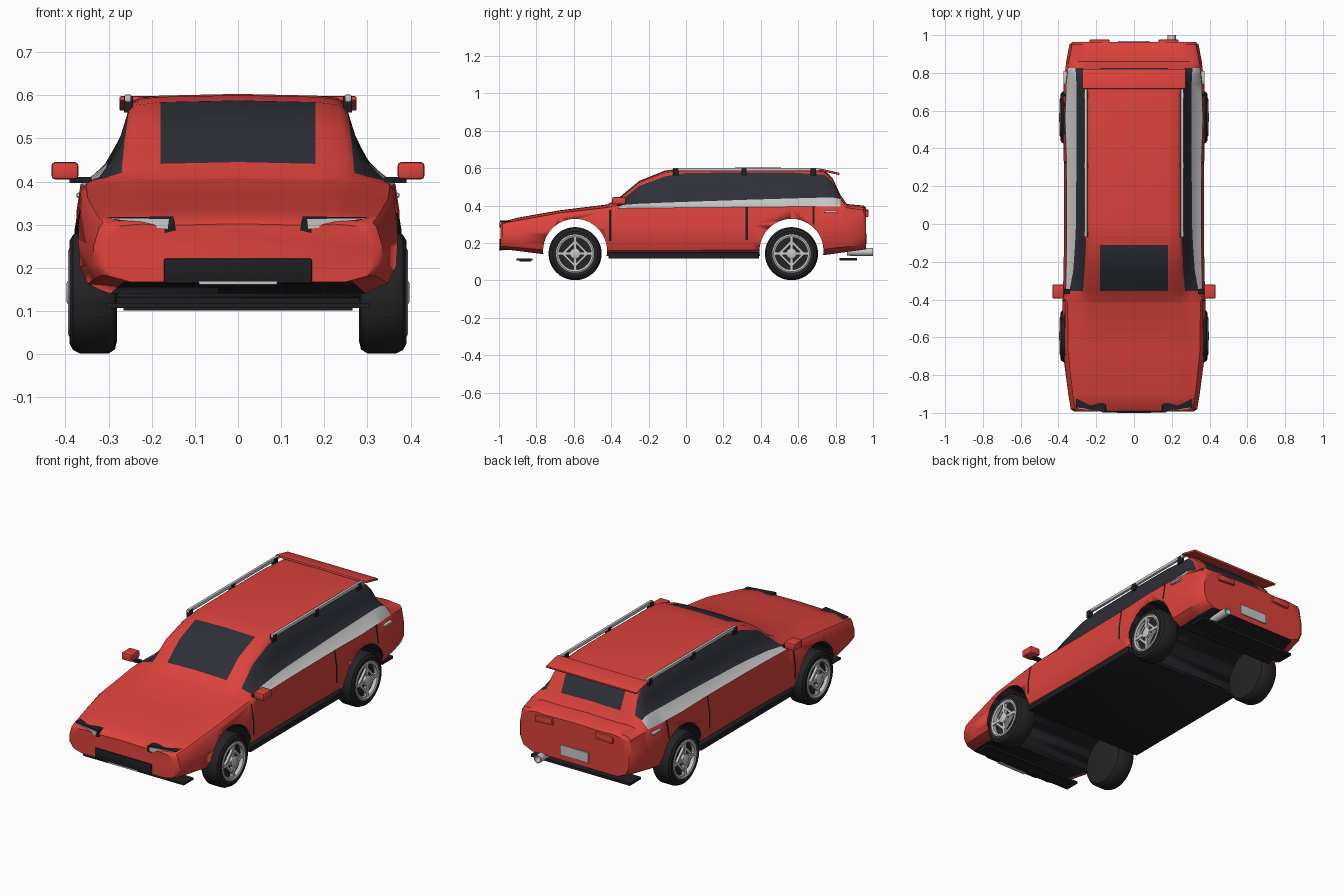
import bpy, bmesh, math
from mathutils import Matrix, Vector

if "Cube" in bpy.data.objects:
    bpy.data.objects.remove(bpy.data.objects["Cube"])


def material(name, r, g, b):
    m = bpy.data.materials.new(name)
    m.use_nodes = True
    m.diffuse_color = (r, g, b, 1)
    m.node_tree.nodes["Principled BSDF"].inputs["Base Color"].default_value = (r, g, b, 1)
    return m


RED = material("red paint", .72, .055, .045)
DARK = material("black trim", .014, .014, .017)
SILVER = material("silver", .58, .58, .58)
GLASS = material("tinted glass", .028, .03, .04)
TYRE = material("tyre rubber", .018, .018, .02)
PAINTS = [RED, DARK, SILVER, GLASS]


def finish(name, bm, mats, angle=35):
    bmesh.ops.recalc_face_normals(bm, faces=bm.faces)
    me = bpy.data.meshes.new(name)
    bm.to_mesh(me)
    bm.free()
    for m in mats:
        me.materials.append(m)
    ob = bpy.data.objects.new(name, me)
    bpy.context.collection.objects.link(ob)
    bpy.ops.object.select_all(action="DESELECT")
    ob.select_set(True)
    bpy.context.view_layer.objects.active = ob
    bpy.ops.object.shade_smooth_by_angle(angle=math.radians(angle))
    return ob


def box(name, lo, hi, mat, bevel=0.0, rot=None):
    """Box from corner to corner, turned about its own centre."""
    lo, hi = Vector(lo), Vector(hi)
    bm = bmesh.new()
    bmesh.ops.create_cube(bm, size=1)
    bmesh.ops.scale(bm, vec=hi - lo, verts=bm.verts)
    if bevel:
        bmesh.ops.bevel(bm, geom=bm.edges[:], offset=bevel, segments=2, profile=.5, affect="EDGES")
    if rot:
        bmesh.ops.transform(bm, matrix=rot, verts=bm.verts)
    bmesh.ops.translate(bm, vec=(lo + hi) / 2, verts=bm.verts)
    return finish(name, bm, [mat])


def lathe(name, profile, centre, mat, axis="X", flip=1, steps=32, closed=False):
    """Spin (radius, offset) points about an axis."""
    bm = bmesh.new()
    pts = profile + profile[:1] if closed else profile
    vs = [bm.verts.new((flip * o, r, 0)) for r, o in pts]
    es = [bm.edges.new(p) for p in zip(vs, vs[1:])]
    bmesh.ops.spin(bm, geom=vs + es, cent=(0, 0, 0), axis=(1, 0, 0), angle=math.tau, steps=steps)
    bmesh.ops.remove_doubles(bm, verts=bm.verts, dist=1e-5)
    if axis == "Y":
        bmesh.ops.rotate(bm, matrix=Matrix.Rotation(math.pi / 2, 3, "Z"), verts=bm.verts)
    bmesh.ops.translate(bm, vec=centre, verts=bm.verts)
    return finish(name, bm, [mat])


def prism(name, outline, front, depth, mat, side):
    """Extrude an (x, z) outline backwards; front(x) gives the y of its face."""
    bm = bmesh.new()
    a = [bm.verts.new((side * x, front(x), z)) for x, z in outline]
    b = [bm.verts.new((side * x, front(x) + depth, z)) for x, z in outline]
    bm.faces.new(a)
    bm.faces.new(b)
    for i in range(len(a)):
        j = (i + 1) % len(a)
        bm.faces.new((a[i], a[j], b[j], b[i]))
    return finish(name, bm, [mat])


# Body stations: y, half width, belt z, shoulder x, shoulder z, roof edge x, roof edge z, top z
STATIONS = [
    (-.992, .318, .285, .30, .295, .24, .30, .302),
    (-.98, .335, .295, .312, .305, .25, .311, .314),
    (-.90, .348, .307, .325, .32, .25, .331, .335),
    (-.68, .377, .345, .348, .36, .26, .369, .374),
    (-.42, .379, .375, .352, .39, .26, .40, .406),
    (-.355, .376, .385, .342, .402, .27, .42, .445),
    (-.25, .373, .387, .322, .41, .262, .505, .532),
    (-.11, .371, .388, .312, .416, .255, .557, .588),
    (0, .370, .389, .307, .42, .25, .574, .6),
    (.35, .372, .392, .305, .432, .25, .578, .603),
    (.56, .379, .394, .305, .438, .25, .577, .602),
    (.74, .372, .395, .305, .443, .25, .565, .588),
    (.785, .367, .395, .307, .443, .255, .525, .545),
    (.825, .363, .394, .31, .435, .268, .452, .458),
    (.86, .359, .388, .32, .398, .27, .404, .408),
    (.95, .342, .375, .318, .392, .25, .399, .40),
    (.963, .328, .365, .305, .38, .24, .388, .39),
]
SEAMS = {-.405: 3, .325: 3, .681: 4}   # door seam y: lowest painted row


def station_at(y):
    for a, b in zip(STATIONS, STATIONS[1:]):
        if a[0] <= y <= b[0]:
            t = (y - a[0]) / (b[0] - a[0])
            return tuple(p + (q - p) * t for p, q in zip(a, b))


def section(s):
    y, w, belt, sx, sz, gx, gz, top = s
    low = .13 + .037 * min(1, max(0, (abs(y) - .7) / .27))
    h = belt - low
    half = [(0, low), (w - .07, low), (w - .018, low + .12 * h), (w, low + .33 * h),
            (w, low + .64 * h), (w - .014, belt), (sx, sz),
            ((sx + gx) / 2 - .006, (sz + gz) / 2), (gx, gz),
            (gx - .02, gz + .65 * (top - gz)), (.18, top - .004), (0, top)]
    return [(x, y, z) for x, z in half + [(-x, z) for x, z in half[-2:0:-1]]]


def paint(row, y):
    if row == 0:
        return 1
    if any(abs(y - s) < .006 and first <= row < 5 for s, first in SEAMS.items()):
        return 1
    if -.355 < y < .825:
        if row == 5:
            return 2
        if row in (6, 7):
            return 3
    if row == 10 and (-.355 < y < -.11 or .74 < y < .825):
        return 3
    return 0


# Lofted body shell
cuts = [station_at(s + d) for s in SEAMS for d in (-.006, .006)]
rings_def = sorted(STATIONS + cuts)
bm = bmesh.new()
rings = [[bm.verts.new(p) for p in section(s)] for s in rings_def]
n = len(rings[0])
for k in range(len(rings) - 1):
    mid = (rings_def[k][0] + rings_def[k + 1][0]) / 2
    for j in range(n):
        i = (j + 1) % n
        f = bm.faces.new((rings[k][j], rings[k][i], rings[k + 1][i], rings[k + 1][j]))
        f.material_index = paint(min(j, n - 1 - j), mid)
bm.faces.new(rings[0])
bm.faces.new(rings[-1])
body = finish("body_shell", bm, PAINTS, 38)

# Wheel tunnels cut through the body
AXLES = {"front": -.593, "rear": .564}
for end, y in AXLES.items():
    bm = bmesh.new()
    turn = Matrix.Translation((0, y, .158)) @ Matrix.Rotation(math.pi / 2, 4, "Y")
    bmesh.ops.create_cone(bm, cap_ends=True, segments=48, radius1=.171, radius2=.171, depth=1, matrix=turn)
    for f in bm.faces:
        f.material_index = 1
    cutter = finish(end + "_arch_cutter", bm, PAINTS)
    cutter.hide_render = True
    mod = body.modifiers.new("arch", "BOOLEAN")
    mod.operation, mod.object, mod.solver = "DIFFERENCE", cutter, "EXACT"
    bpy.context.view_layer.objects.active = body
    bpy.ops.object.modifier_apply(modifier=mod.name)
    bpy.data.objects.remove(cutter)

# Wheels
TREAD = [(0, .28), (.11, .28), (.132, .285), (.142, .30), (.142, .365), (.134, .382),
         (.12, .39), (.102, .388), (.098, .37), (0, .37)]
RIM = [(.102, .37), (.102, .391), (.096, .394), (.086, .39), (.086, .37)]
HUB = [(.028, .365), (.028, .394), (.02, .398), (0, .398)]
for end, y in AXLES.items():
    for side, tag in ((1, "left"), (-1, "right")):
        name = f"{end}_{tag}_"
        c = Vector((0, y, .143))
        lathe(name + "tyre", TREAD, c, TYRE, flip=side, steps=40)
        lathe(name + "rim", RIM, c, SILVER, flip=side, steps=40, closed=True)
        lathe(name + "hub", HUB, c, SILVER, flip=side, steps=20)
        for q in range(4):
            for kind, dist, size, ang in (("spoke", .055, (.018, .016, .074), 0),
                                          ("brace", .046, (.014, .088, .012), math.pi / 4)):
                r = Matrix.Rotation(q * math.pi / 2 + ang, 4, "X")
                p = c + Vector((side * .382, 0, 0)) + r @ Vector((0, 0, dist))
                half = Vector(size) / 2
                box(f"{name}{kind}_{q}", p - half, p + half, SILVER, rot=r)

# Paired fittings
for s, tag in ((1, "left"), (-1, "right")):
    def pair(name, x0, x1, y0, y1, z0, z1, mat, bevel=0.0, rot=None):
        xs = sorted((s * x0, s * x1))
        return box(f"{tag}_{name}", (xs[0], y0, z0), (xs[1], y1, z1), mat, bevel, rot)

    pair("mirror", .37, .432, -.395, -.32, .405, .445, RED, .008)
    pair("mirror_stalk", .34, .39, -.37, -.345, .397, .41, DARK)
    pair("roof_rail", .247, .263, -.07, .715, .584, .602, SILVER, .004)
    for i, y in enumerate((-.055, .31, .68)):
        pair(f"rail_foot_{i}", .243, .264, y - .014, y + .014, .56, .597, DARK)
    pair("rear_handle", .35, .374, .74, .81, .362, .374, SILVER, .003)
    pair("tail_lamp", .13, .235, .945, .976, .342, .376, RED, .005, Matrix.Rotation(s * .06, 4, "Y"))
    # Swept headlamp pod with its lens
    slant = lambda x: -.996 + .16 * (x - .145)
    prism(tag + "_headlamp_pod", [(.308, .317), (.15, .319), (.144, .287), (.175, .279), (.205, .293)],
          slant, .045, DARK, s)
    prism(tag + "_headlamp_lens", [(.3, .315), (.16, .313), (.163, .29), (.19, .293), (.22, .304)],
          lambda x: slant(x) - .003, .01, SILVER, s)

# Nose, sills and skirts
box("grille", (-.172, -.998, .163), (.172, -.95, .222), DARK, .006)
box("grille_strip", (-.09, -1, .161), (.09, -.98, .168), SILVER)
box("front_splitter", (-.305, -.905, .107), (.305, -.82, .118), DARK)
box("front_splitter_lip", (-.265, -.89, .101), (.265, -.83, .107), DARK)
box("rear_diffuser", (-.30, .82, .107), (.30, .915, .121), DARK)
box("sill", (-.366, -.415, .116), (.366, .39, .148), DARK, .004)

# Tail
box("rear_plate", (-.085, .95, .195), (.085, .969, .25), SILVER)
box("roof_spoiler", (-.275, .715, .575), (.275, .822, .587), RED, .004, Matrix.Rotation(-.22, 4, "X"))
lathe("exhaust_pipe", [(0, .86), (.02, .86), (.022, 1), (.017, 1), (.015, .95), (0, .95)],
      (.2, 0, .152), SILVER, axis="Y", steps=20)
